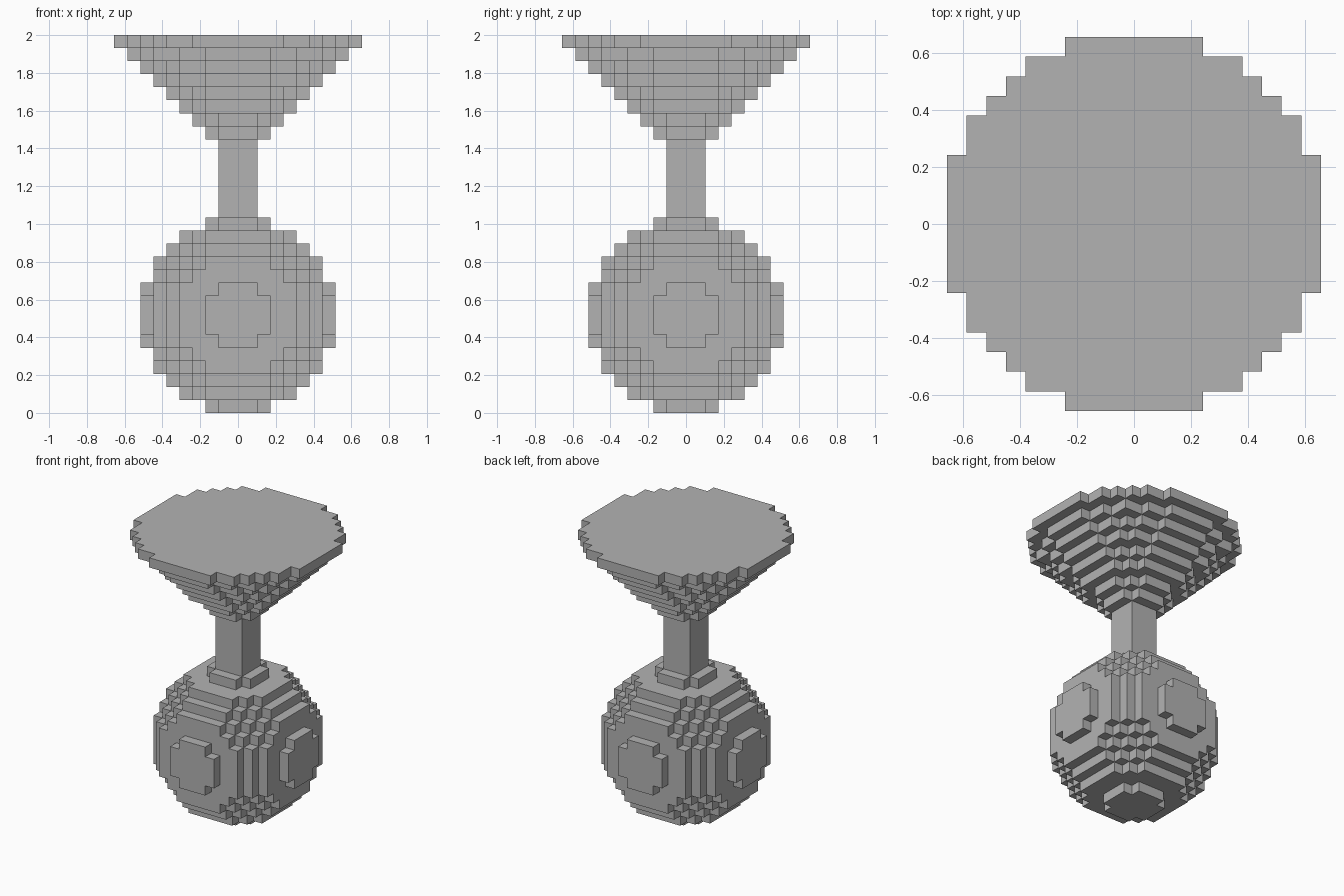
import bpy
import bmesh
from mathutils import Vector

cube = bpy.data.objects.get("Cube")
if cube:
    bpy.data.objects.remove(cube, do_unlink=True)

VOXEL = 2 / 29          # the model is 29 blocks tall

grey = bpy.data.materials.new("plain_grey")
grey.use_nodes = True
colour = (0.45, 0.45, 0.45, 1)
grey.diffuse_color = colour
grey.node_tree.nodes["Principled BSDF"].inputs["Base Color"].default_value = colour


def cells(inside, layers, reach=9):
    """Block positions, layer by layer, that pass a test."""
    span = range(-reach, reach + 1)
    return {(x, y, z) for z in layers for x in span for y in span if inside(x, y, z)}


# Ball: blocks within a sphere fifteen blocks across
ball = cells(lambda x, y, z: x * x + y * y + (z - 7) ** 2 <= 7.5 ** 2, range(15))
# Stem: square column three blocks wide
stem = cells(lambda x, y, z: max(abs(x), abs(y)) <= 1, range(15, 21))
# Cone: stacked discs, each one block wider all round than the last
cone = cells(lambda x, y, z: x * x + y * y <= (z - 18.5) ** 2, range(21, 29))

parts = {"round_base": ball, "stem": stem, "flared_top": cone}
solid = ball | stem | cone


def build(name, blocks):
    """Mesh the outer faces of a group of blocks."""
    bm = bmesh.new()
    for block in sorted(blocks):
        for axis in range(3):
            for side in (-1, 1):
                normal = Vector((0, 0, 0))
                normal[axis] = side
                neighbour = tuple(int(b + n) for b, n in zip(block, normal))
                if neighbour in solid:
                    continue
                u = Vector((0, 0, 0))
                u[(axis + 1) % 3] = 0.5
                v = normal.cross(u)
                centre = Vector(block) + Vector((0, 0, 0.5)) + normal / 2
                corners = (centre - u - v, centre + u - v, centre + u + v, centre - u + v)
                bm.faces.new([bm.verts.new(c * VOXEL) for c in corners])
    bmesh.ops.remove_doubles(bm, verts=bm.verts, dist=VOXEL / 100)
    mesh = bpy.data.meshes.new(name)
    bm.to_mesh(mesh)
    bm.free()
    mesh.materials.append(grey)
    bpy.context.scene.collection.objects.link(bpy.data.objects.new(name, mesh))


for part_name, blocks in parts.items():
    build(part_name, blocks)
